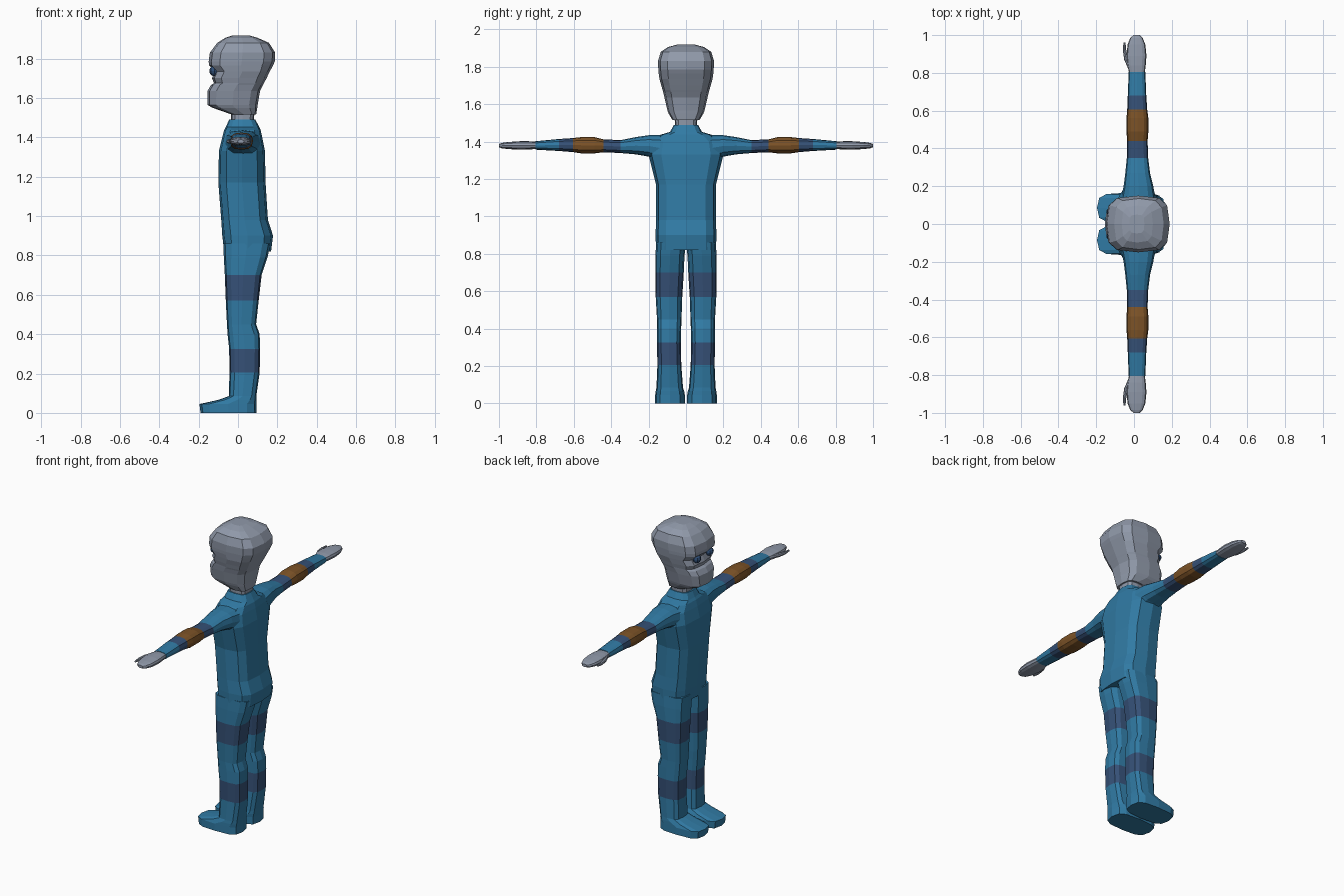
import bpy, bmesh, math


def material(name, rgb):
    m = bpy.data.materials.new(name)
    m.diffuse_color = (*rgb, 1)
    return m


SUIT = material("suit blue", (0.030, 0.195, 0.37))
NAVY = material("stripe navy", (0.036, 0.082, 0.185))
BROWN = material("armband brown", (0.20, 0.085, 0.020))
SKIN = material("grey skin", (0.28, 0.32, 0.40))
EYE = material("eye navy", (0.03, 0.08, 0.19))


def loft(name, rings, axis, mats, bands=(), n=12, e=0.6, side=1):
    """Skin rounded-box rings (t, u0, u1, v0, v1) along an axis.
    bands = (start, end, material slot) along that axis."""
    bm = bmesh.new()
    loops = []
    for t, u0, u1, v0, v1 in rings:
        loop = []
        for k in range(n):
            a = 2 * math.pi * k / n
            c, s = round(math.cos(a), 6), round(math.sin(a), 6)
            u = (u0 + u1) / 2 + (u1 - u0) / 2 * math.copysign(abs(c) ** e, c)
            v = (v0 + v1) / 2 + (v1 - v0) / 2 * math.copysign(abs(s) ** e, s)
            p = (u, v * side, t) if axis == "z" else (u, t * side, v)
            loop.append(bm.verts.new(p))
        loops.append(loop)
    for (ra, a), (rb, b) in zip(zip(rings, loops), zip(rings[1:], loops[1:])):
        mid = (ra[0] + rb[0]) / 2
        slot = next((m for lo, hi, m in bands if lo < mid < hi), 0)
        for k in range(n):
            j = (k + 1) % n
            bm.faces.new((a[k], a[j], b[j], b[k])).material_index = slot
    bm.faces.new(loops[0])
    bm.faces.new(loops[-1])
    bmesh.ops.recalc_face_normals(bm, faces=bm.faces)
    me = bpy.data.meshes.new(name)
    bm.to_mesh(me)
    bm.free()
    for m in mats:
        me.materials.append(m)
    ob = bpy.data.objects.new(name, me)
    bpy.context.collection.objects.link(ob)
    return ob


def sym(rows):
    """Rings symmetric about y = 0, from (z, x0, x1, half width)."""
    return [(z, a, b, -h, h) for z, a, b, h in rows]


# Torso with hips, chest, shoulders and collar
loft("torso", sym([
    (0.82, -0.07, 0.168, 0.160), (0.90, -0.08, 0.178, 0.163),
    (0.98, -0.085, 0.152, 0.160), (1.17, -0.10, 0.14, 0.160),
    (1.33, -0.097, 0.137, 0.200), (1.40, -0.08, 0.123, 0.185),
    (1.437, -0.07, 0.115, 0.135), (1.452, -0.062, 0.108, 0.085),
    (1.49, -0.045, 0.088, 0.065)]), "z", [SUIT])

# Neck and head: jaw, mouth fold, eye sockets, brow and skull
loft("neck", sym([(1.46, -0.035, 0.08, 0.058), (1.56, -0.035, 0.085, 0.062)]),
     "z", [SKIN])
loft("head", sym([
    (1.515, -0.03, 0.092, 0.072), (1.55, -0.13, 0.098, 0.093),
    (1.565, -0.155, 0.10, 0.099), (1.635, -0.155, 0.112, 0.115),
    (1.665, -0.138, 0.127, 0.122), (1.675, -0.122, 0.132, 0.125),
    (1.70, -0.132, 0.145, 0.132), (1.735, -0.117, 0.162, 0.142),
    (1.765, -0.147, 0.178, 0.146), (1.785, -0.149, 0.187, 0.148),
    (1.83, -0.143, 0.189, 0.150), (1.88, -0.105, 0.157, 0.135),
    (1.905, -0.065, 0.10, 0.098), (1.918, -0.025, 0.055, 0.05)]), "z", [SKIN])

for label, s in (("left", -1), ("right", 1)):
    # Eye
    bpy.ops.mesh.primitive_uv_sphere_add(
        segments=8, ring_count=6, radius=0.027, location=(-0.119, 0.063 * s, 1.737))
    eye = bpy.context.object
    eye.name = label + "_eye"
    eye.data.materials.append(EYE)

    # Leg and shoe in one piece, with two stripes
    loft(label + "_leg", [
        (0.0, -0.19, 0.095, 0.006, 0.165), (0.045, -0.196, 0.095, 0.006, 0.165),
        (0.066, -0.10, 0.094, 0.010, 0.162), (0.085, -0.047, 0.093, 0.016, 0.158),
        (0.205, -0.043, 0.110, 0.025, 0.153), (0.325, -0.045, 0.112, 0.028, 0.155),
        (0.40, -0.053, 0.110, 0.026, 0.155), (0.45, -0.056, 0.092, 0.024, 0.155),
        (0.57, -0.062, 0.105, 0.020, 0.162), (0.70, -0.067, 0.120, 0.012, 0.164),
        (0.79, -0.072, 0.150, 0.008, 0.163), (0.86, -0.075, 0.165, 0.0, 0.160)],
        "z", [SUIT, NAVY], [(0.205, 0.325, 1), (0.57, 0.70, 1)], side=s)

    # Sleeve with two stripes around a padded band
    loft(label + "_arm", [
        (0.10, -0.075, 0.120, 1.28, 1.437), (0.20, -0.055, 0.102, 1.32, 1.434),
        (0.27, -0.046, 0.085, 1.332, 1.424), (0.35, -0.038, 0.075, 1.339, 1.408),
        (0.44, -0.036, 0.072, 1.343, 1.412), (0.49, -0.040, 0.076, 1.337, 1.424),
        (0.56, -0.040, 0.076, 1.337, 1.424), (0.605, -0.036, 0.070, 1.344, 1.419),
        (0.68, -0.033, 0.065, 1.350, 1.414), (0.805, -0.028, 0.060, 1.357, 1.402)],
        "y", [SUIT, NAVY, BROWN],
        [(0.35, 0.44, 1), (0.44, 0.605, 2), (0.605, 0.68, 1)], e=0.75, side=s)

    # Mitten hand and thumb
    loft(label + "_hand", [
        (0.79, -0.024, 0.056, 1.361, 1.398), (0.84, -0.035, 0.062, 1.358, 1.402),
        (0.89, -0.040, 0.066, 1.357, 1.402), (0.95, -0.034, 0.060, 1.360, 1.398),
        (0.985, -0.020, 0.046, 1.364, 1.393), (1.0, -0.002, 0.030, 1.370, 1.388)],
        "y", [SKIN], e=0.75, side=s)
    loft(label + "_thumb", [
        (0.82, -0.030, -0.010, 1.370, 1.393), (0.87, -0.052, -0.030, 1.368, 1.392),
        (0.92, -0.059, -0.041, 1.369, 1.389), (0.96, -0.056, -0.045, 1.373, 1.385)],
        "y", [SKIN], n=8, e=1, side=s)
